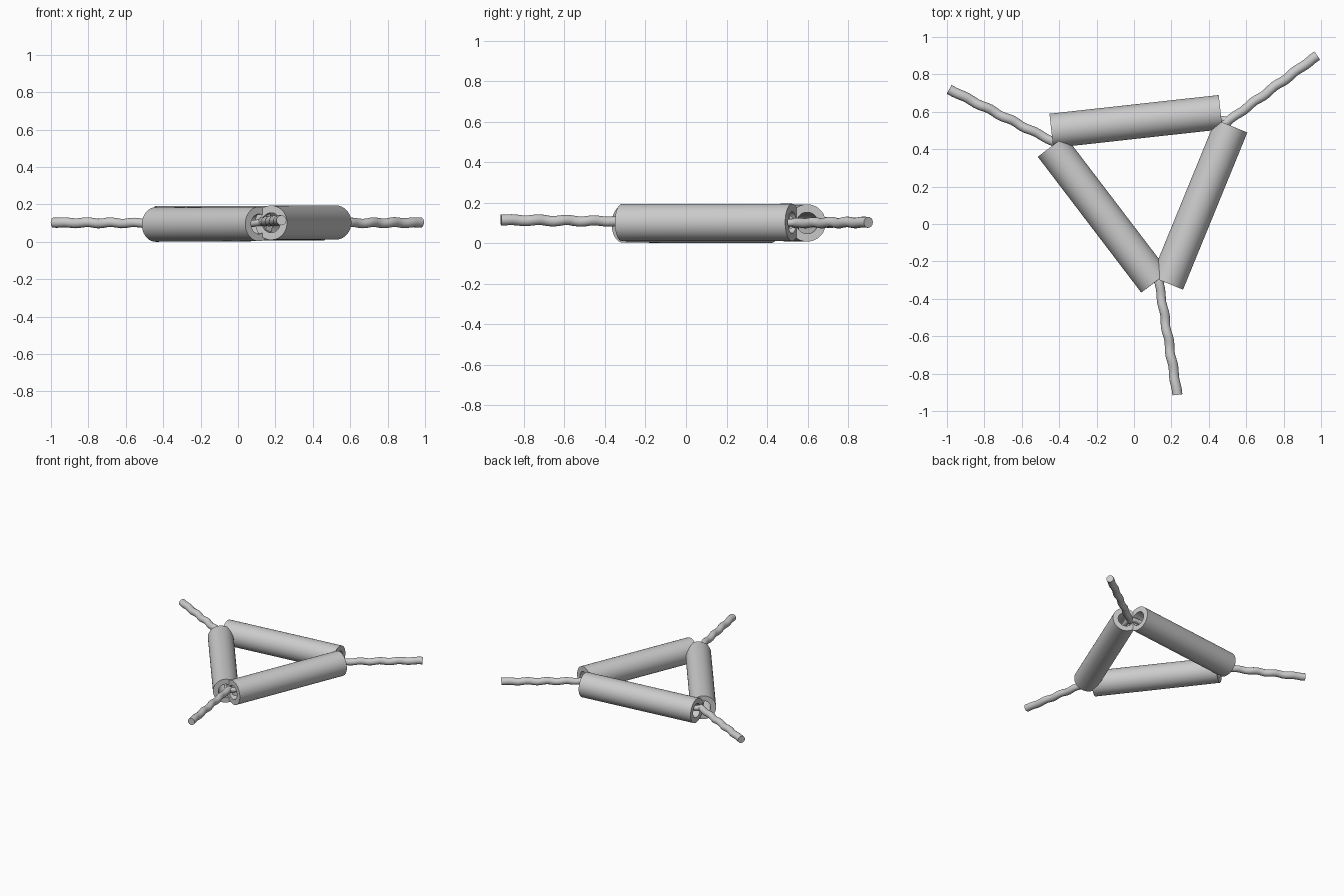
import bpy, bmesh, math
from mathutils import Vector

if "Cube" in bpy.data.objects:
    bpy.data.objects.remove(bpy.data.objects["Cube"])

SIDES = 48


def smooth(obj):
    bpy.ops.object.select_all(action='DESELECT')
    obj.select_set(True)
    bpy.context.view_layer.objects.active = obj
    bpy.ops.object.shade_smooth_by_angle(angle=math.radians(40))


def hollow_tube(name, a, b, outer=0.092, inner=0.053):
    """Open pipe between two centre points."""
    a, b = Vector(a), Vector(b)
    rot = (b - a).to_track_quat('Z', 'Y')
    length = (b - a).length
    bm = bmesh.new()
    loops = []
    for r, z in ((outer, 0), (outer, length), (inner, length), (inner, 0)):
        loops.append([bm.verts.new(a + rot @ Vector((
            r * math.cos(2 * math.pi * i / SIDES),
            r * math.sin(2 * math.pi * i / SIDES), z))) for i in range(SIDES)])
    for k in range(4):
        p, q = loops[k], loops[(k + 1) % 4]
        for i in range(SIDES):
            j = (i + 1) % SIDES
            bm.faces.new((p[i], p[j], q[j], q[i]))
    bmesh.ops.recalc_face_normals(bm, faces=bm.faces)
    me = bpy.data.meshes.new(name)
    bm.to_mesh(me)
    bm.free()
    obj = bpy.data.objects.new(name, me)
    bpy.context.collection.objects.link(obj)
    smooth(obj)


def cord(name, pts, radii, wobble, phase):
    """Slightly wavy round cord swept along a short path, capped at its ends."""
    pts = [Vector(p) for p in pts]
    n, path = 24, []
    for s in range(len(pts) - 1):
        d = pts[s + 1] - pts[s]
        side = d.cross(Vector((0, 0, 1))).normalized()
        for k in range(n + (s == len(pts) - 2)):
            t = k / n
            w = wobble * math.sin(math.pi * t) ** 0.5 if 0 < t < 1 else 0
            ang = phase + t * d.length * 45
            path.append((pts[s] + d * t + side * w * math.cos(ang)
                         + Vector((0, 0, w * math.sin(ang))),
                         radii[s] + (radii[s + 1] - radii[s]) * t))
    bm = bmesh.new()
    rings, m = [], 16
    for i, (p, r) in enumerate(path):
        d = path[min(i + 1, len(path) - 1)][0] - path[max(i - 1, 0)][0]
        u = d.cross(Vector((0, 0, 1))).normalized()
        v = u.cross(d).normalized()
        rings.append([bm.verts.new(p + r * (u * math.cos(2 * math.pi * k / m)
                      + v * math.sin(2 * math.pi * k / m))) for k in range(m)])
    for p, q in zip(rings, rings[1:]):
        for k in range(m):
            bm.faces.new((p[k], p[(k + 1) % m], q[(k + 1) % m], q[k]))
    bm.faces.new(rings[0])
    bm.faces.new(rings[-1])
    bmesh.ops.recalc_face_normals(bm, faces=bm.faces)
    me = bpy.data.meshes.new(name)
    bm.to_mesh(me)
    bm.free()
    obj = bpy.data.objects.new(name, me)
    bpy.context.collection.objects.link(obj)
    smooth(obj)


# three hollow tubes laid out as a triangle
tubes = {
    "back_tube": ((-0.442, 0.498, 0.1), (0.463, 0.598, 0.1)),
    "left_tube": ((-0.441, 0.415, 0.092), (0.112, -0.311, 0.095)),
    "right_tube": ((0.177, -0.316, 0.102), (0.521, 0.524, 0.103)),
}
for name, (a, b) in tubes.items():
    hollow_tube(name, a, b)

# cord tails leaving each corner, with a strand reaching into both tubes
corners = {
    "left_cord": ((-0.41, 0.43, 0.1), (-0.988, 0.72, 0.102),
                  ("back_tube", 0), ("left_tube", 0)),
    "right_cord": ((0.48, 0.533, 0.1), (0.979, 0.9, 0.103),
                   ("back_tube", 1), ("right_tube", 1)),
    "front_cord": ((0.13, -0.29, 0.108), (0.232, -0.913, 0.115),
                   ("left_tube", 1), ("right_tube", 0)),
}
for name, (corner, tip, *ends) in corners.items():
    cord(name, (corner, tip), (0.024, 0.027), 0.004, 0.5)
    for tube, end in ends:
        a, b = (Vector(p) for p in tubes[tube])
        mouth, far = (b, a) if end else (a, b)
        inside = mouth + (far - mouth).normalized() * 0.16
        lip = mouth.lerp(Vector(corner), 0.6)
        out = Vector(corner).lerp(Vector(tip), 0.06)
        cord(name + "_in_" + tube, (inside, lip, out), (0.018, 0.018, 0.018), 0.002, 0)
